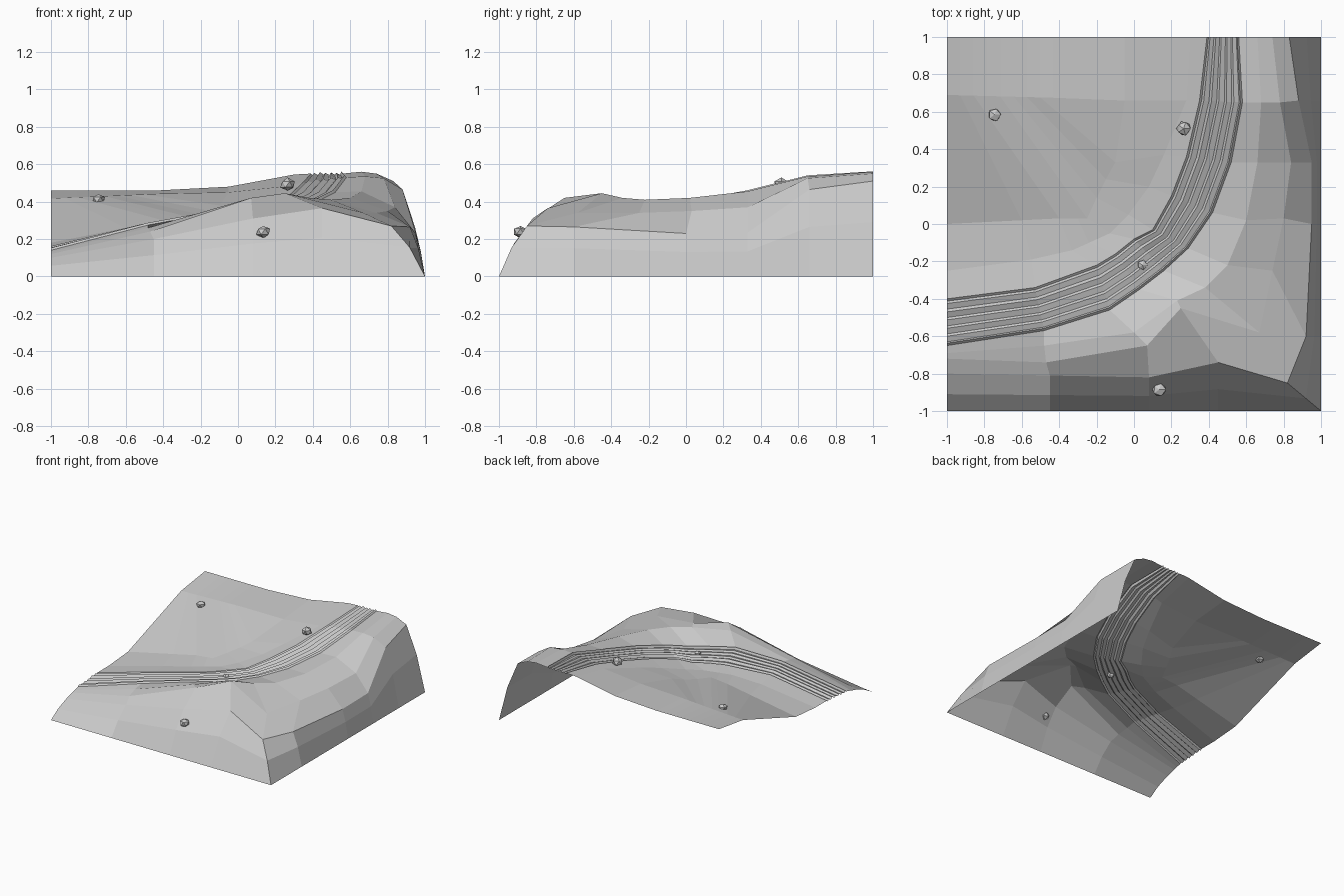
import bpy, bmesh, random
from mathutils import Vector

random.seed(4)


def line(*pts):
    return [Vector(p) for p in pts]


# Contour lines: each runs beside the road from the left edge to the back edge
rim = line((-1, -.8, .10), (-.45, -.81, .20), (.08, -.82, .31), (.45, -.74, .365), (.82, -.85, .27),
           (.92, -.6, .265), (.95, 0, .23), (.95, .33, .235), (.88, .66, .465), (.83, 1, .51))
shoulder = line((-1, -.72, .12), (-.47, -.74, .24), (.07, -.65, .42), (.25, -.45, .445), (.67, -.58, .34),
                (.74, -.25, .34), (.8, .03, .35), (.84, .33, .37), (.78, .65, .525), (.74, 1, .55))
crest = line((-1, -.69, .13), (-.48, -.65, .26), (0, -.58, .40), (.23, -.41, .43), (.38, -.34, .42),
             (.5, -.22, .41), (.6, .02, .42), (.66, .33, .455), (.68, .65, .535), (.66, 1, .56))
road_outer = line((-1, -.65, .14), (-.48, -.57, .275), (-.13, -.46, .34), (.03, -.35, .345), (.16, -.25, .35),
                  (.29, -.13, .37), (.42, .06, .40), (.52, .33, .45), (.58, .65, .53), (.56, 1, .55))
road_inner = line((-1, -.4, .16), (-.53, -.34, .27), (-.2, -.22, .31), (-.1, -.16, .32), (0, -.08, .33),
                  (.1, -.03, .35), (.2, .15, .395), (.28, .36, .44), (.35, .66, .505), (.39, 1, .55))
verge = line((-1, -.25, .16), (-.55, -.19, .255), (-.33, -.14, .29), (-.24, -.1, .30), (-.13, -.05, .31),
             (-.03, .05, .33), (.08, .2, .37), (.16, .37, .415), (.28, .66, .485), (.3, 1, .545))
field = line((-1, 0, .18), (-.6, .02, .26), (-.4, .03, .30), (-.3, .03, .31), (-.25, .03, .315),
             (-.2, .14, .33), (-.15, .24, .35), (-.1, .33, .38), (-.05, .66, .45), (-.05, 1, .48))
N = len(rim)

# Tile border, bulging side walls and far field derived from the lines
border = [Vector((1, -1, 0)) if i == 4 else
          Vector((p.x, -1, 0)) if i < 4 else Vector((1, p.y, 0)) for i, p in enumerate(rim)]
wall = []
for r, b in zip(rim, border):
    m = r.lerp(b, .55)
    m.z = r.z * .57
    wall.append(m)
far_field = [Vector((-1 + .57 * i / 8, .69 - .015 * i / 8, .417 + .025 * i / 8)) for i in range(N - 1)]
far_field.append(Vector((-.43, 1, .46)))
far_edge = [Vector((p.x, 1, .46)) for p in far_field]

# Rutted road strips between the two road edges
ruts = [(.05, .012), (.08, -.006), (.2, .004), (.25, -.006), (.37, .006), (.42, -.008),
        (.55, .004), (.6, -.006), (.72, .008), (.78, -.008), (.9, .004), (.95, -.010)]
rows = [border, wall, rim, shoulder, crest, road_outer]
for t, dz in ruts:
    rows.append([a.lerp(b, t) + Vector((0, 0, dz)) for a, b in zip(road_outer, road_inner)])
rows += [road_inner, verge, field, far_field, far_edge]


def finish(name, bm):
    me = bpy.data.meshes.new(name)
    bm.to_mesh(me)
    bm.free()
    ob = bpy.data.objects.new(name, me)
    bpy.context.collection.objects.link(ob)
    return ob


# Terrain sheet
bm = bmesh.new()
grid = [[bm.verts.new(p) for p in row] for row in rows]
for a, b in zip(grid, grid[1:]):
    for i in range(N - 1):
        bm.faces.new((a[i], a[i + 1], b[i + 1], b[i]))
bmesh.ops.remove_doubles(bm, verts=bm.verts, dist=.0005)
bm.normal_update()
if sum(f.normal.z * f.calc_area() for f in bm.faces) < 0:
    bmesh.ops.reverse_faces(bm, faces=bm.faces)
finish("terrain_with_road", bm)

# Scattered rocks
for i, (x, y, z, r) in enumerate([(-.745, .585, .41, .038), (.265, .51, .492, .042),
                                  (.045, -.22, .335, .03), (.135, -.885, .24, .04)]):
    bm = bmesh.new()
    bmesh.ops.create_icosphere(bm, subdivisions=1, radius=r)
    for v in bm.verts:
        v.co *= random.uniform(.85, 1.08)
        v.co.z *= .85
    finish(f"rock_{i + 1}", bm).location = (x, y, z)
